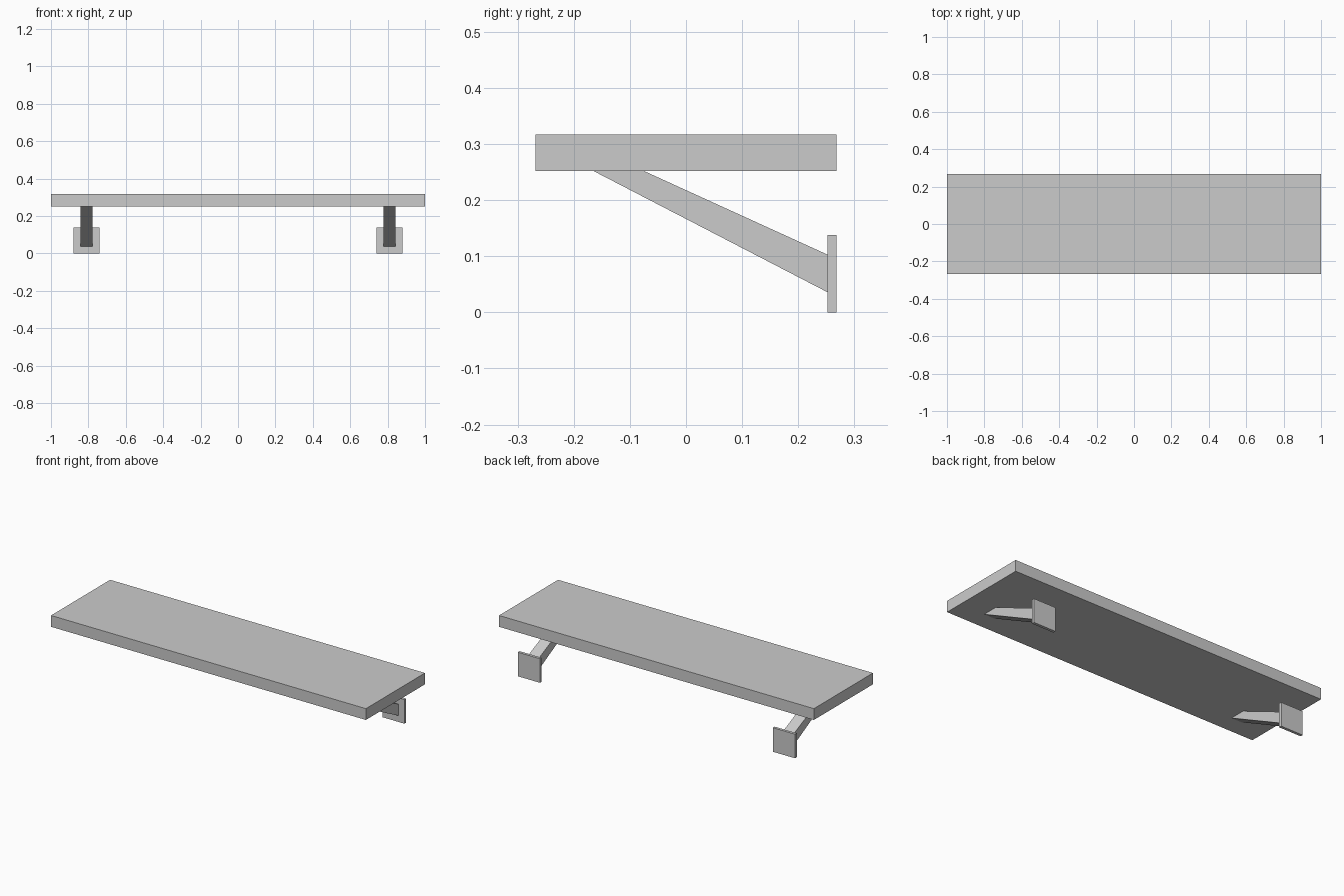
import bpy
import bmesh

cube = bpy.data.objects.get("Cube")
if cube:
    bpy.data.objects.remove(cube, do_unlink=True)

# Single flat colour
grey = bpy.data.materials.new("light_grey")
grey.use_nodes = True
colour = (0.6, 0.6, 0.6, 1)
grey.diffuse_color = colour
grey.node_tree.nodes["Principled BSDF"].inputs["Base Color"].default_value = colour


def extrude_profile(name, profile, x_centre, half_width):
    """Sweep a side profile of (y, z) points along x."""
    bm = bmesh.new()
    face = bm.faces.new([bm.verts.new((x_centre - half_width, y, z)) for y, z in profile])
    result = bmesh.ops.extrude_face_region(bm, geom=[face])
    moved = [v for v in result["geom"] if isinstance(v, bmesh.types.BMVert)]
    bmesh.ops.translate(bm, verts=moved, vec=(2 * half_width, 0, 0))
    bmesh.ops.recalc_face_normals(bm, faces=bm.faces)
    mesh = bpy.data.meshes.new(name)
    bm.to_mesh(mesh)
    bm.free()
    mesh.materials.append(grey)
    obj = bpy.data.objects.new(name, mesh)
    bpy.context.collection.objects.link(obj)
    return obj


def rectangle(y0, y1, z0, z1):
    return [(y0, z0), (y1, z0), (y1, z1), (y0, z1)]


depth = 0.268
shelf_bottom = 0.252
plate_front = 0.252

# Shelf board
extrude_profile("shelf_board", rectangle(-depth, depth, shelf_bottom, 0.317), 0, 1)

# Slanted struts, cut flush to the board and the wall plates
strut = [(-0.165, shelf_bottom), (plate_front, 0.036),
         (plate_front, 0.103), (-0.075, shelf_bottom)]
for side, x in (("left", 0.81), ("right", -0.81)):
    extrude_profile(side + "_strut", strut, x, 0.033)
    extrude_profile(side + "_wall_plate", rectangle(plate_front, depth, 0, 0.138), x, 0.07)
